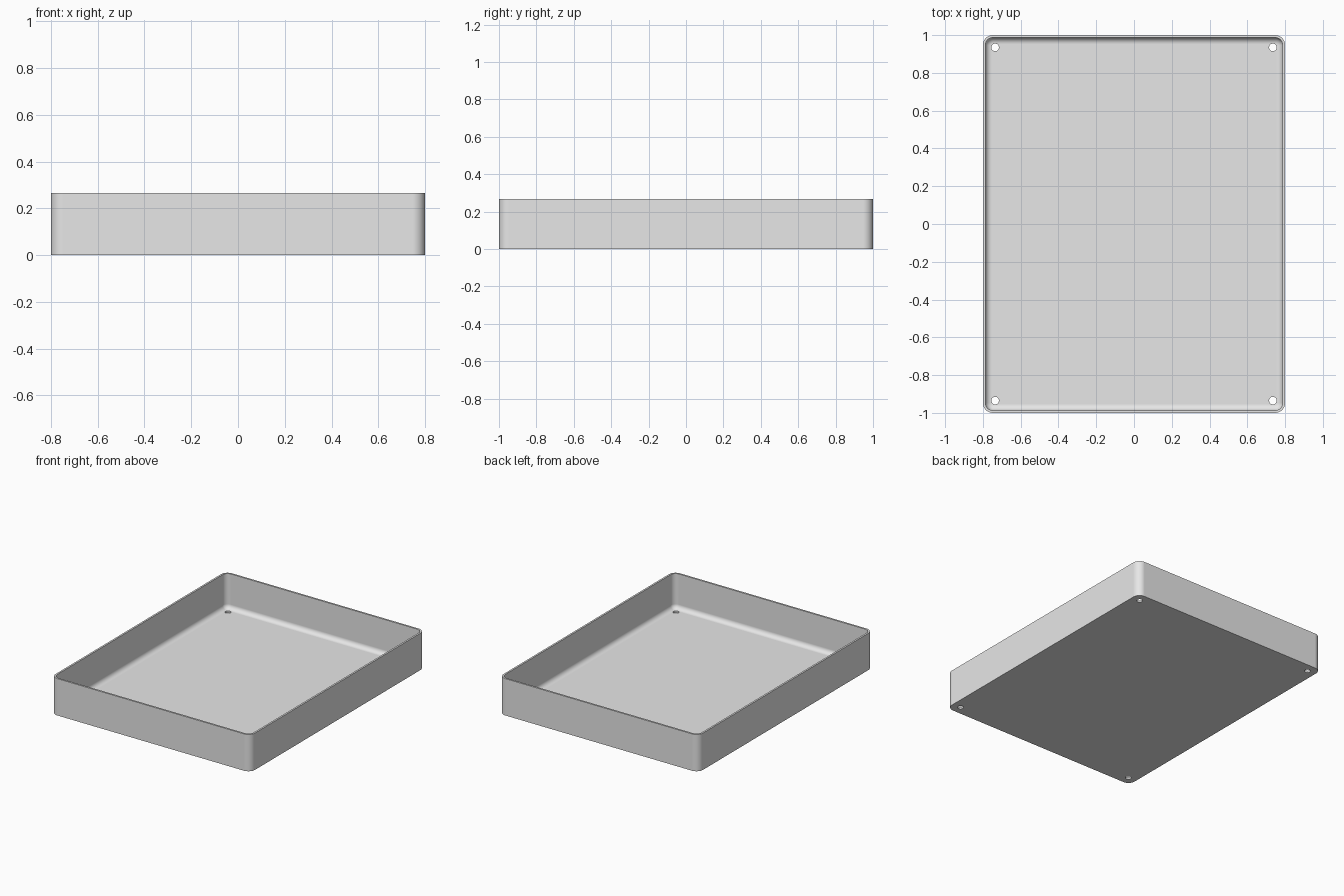
import bpy, bmesh
from math import cos, sin, pi, radians

if "Cube" in bpy.data.objects:
    bpy.data.objects.remove(bpy.data.objects["Cube"])

HALF_X, HALF_Y, HEIGHT = 0.8, 1.0, 0.267
WALL, CORNER, FILLET = 0.0133, 0.053, 0.033
HOLE_X, HOLE_Y, HOLE_R = 0.735, 0.935, 0.02
ARC = 12

grey = bpy.data.materials.new("light grey")
grey.use_nodes = True
colour = (0.8, 0.8, 0.8, 1)
grey.diffuse_color = colour
grey.node_tree.nodes["Principled BSDF"].inputs["Base Color"].default_value = colour


def rounded_ring(bm, inset, z):
    """Rounded rectangle set in from the outer footprint."""
    r = CORNER - inset
    verts = []
    for q, (sx, sy) in enumerate([(1, 1), (-1, 1), (-1, -1), (1, -1)]):
        for i in range(ARC + 1):
            a = (q + i / ARC) * pi / 2
            verts.append(bm.verts.new((sx * (HALF_X - CORNER) + r * cos(a),
                                       sy * (HALF_Y - CORNER) + r * sin(a), z)))
    return verts


# Tray section: outer wall, rim, inner wall, then the fillet down to the floor
section = [(0, 0), (0, HEIGHT), (WALL, HEIGHT)]
for i in range(9):
    a = i / 8 * pi / 2
    section.append((WALL + FILLET * (1 - cos(a)), WALL + FILLET * (1 - sin(a))))

bm = bmesh.new()
rings = [rounded_ring(bm, inset, z) for inset, z in section]
for low, high in zip(rings, rings[1:]):
    for i in range(len(low)):
        j = (i + 1) % len(low)
        bm.faces.new((low[i], low[j], high[j], high[i]))
bm.faces.new(rings[0][::-1])
bm.faces.new(rings[-1])
bmesh.ops.recalc_face_normals(bm, faces=bm.faces[:])
mesh = bpy.data.meshes.new("tray")
bm.to_mesh(mesh)
bm.free()
mesh.materials.append(grey)
tray = bpy.data.objects.new("tray", mesh)
bpy.context.collection.objects.link(tray)

# Four screw holes through the floor
for sx in (-1, 1):
    for sy in (-1, 1):
        bpy.ops.mesh.primitive_cylinder_add(vertices=32, radius=HOLE_R, depth=0.2,
                                            location=(sx * HOLE_X, sy * HOLE_Y, 0))
        cutter = bpy.context.object
        cutter.name = "hole_cutter"
        cutter.hide_render = True
        cutter.data.materials.append(grey)
        cut = tray.modifiers.new("hole", 'BOOLEAN')
        cut.operation = 'DIFFERENCE'
        cut.solver = 'EXACT'
        cut.object = cutter
        bpy.ops.object.select_all(action='DESELECT')
        tray.select_set(True)
        bpy.context.view_layer.objects.active = tray
        bpy.ops.object.modifier_apply(modifier=cut.name)
        bpy.data.objects.remove(cutter)

# Smooth corners and fillet, flat walls and floor
bpy.ops.object.shade_smooth_by_angle(angle=radians(35))
weighted = tray.modifiers.new("flat walls", 'WEIGHTED_NORMAL')
weighted.keep_sharp = True
